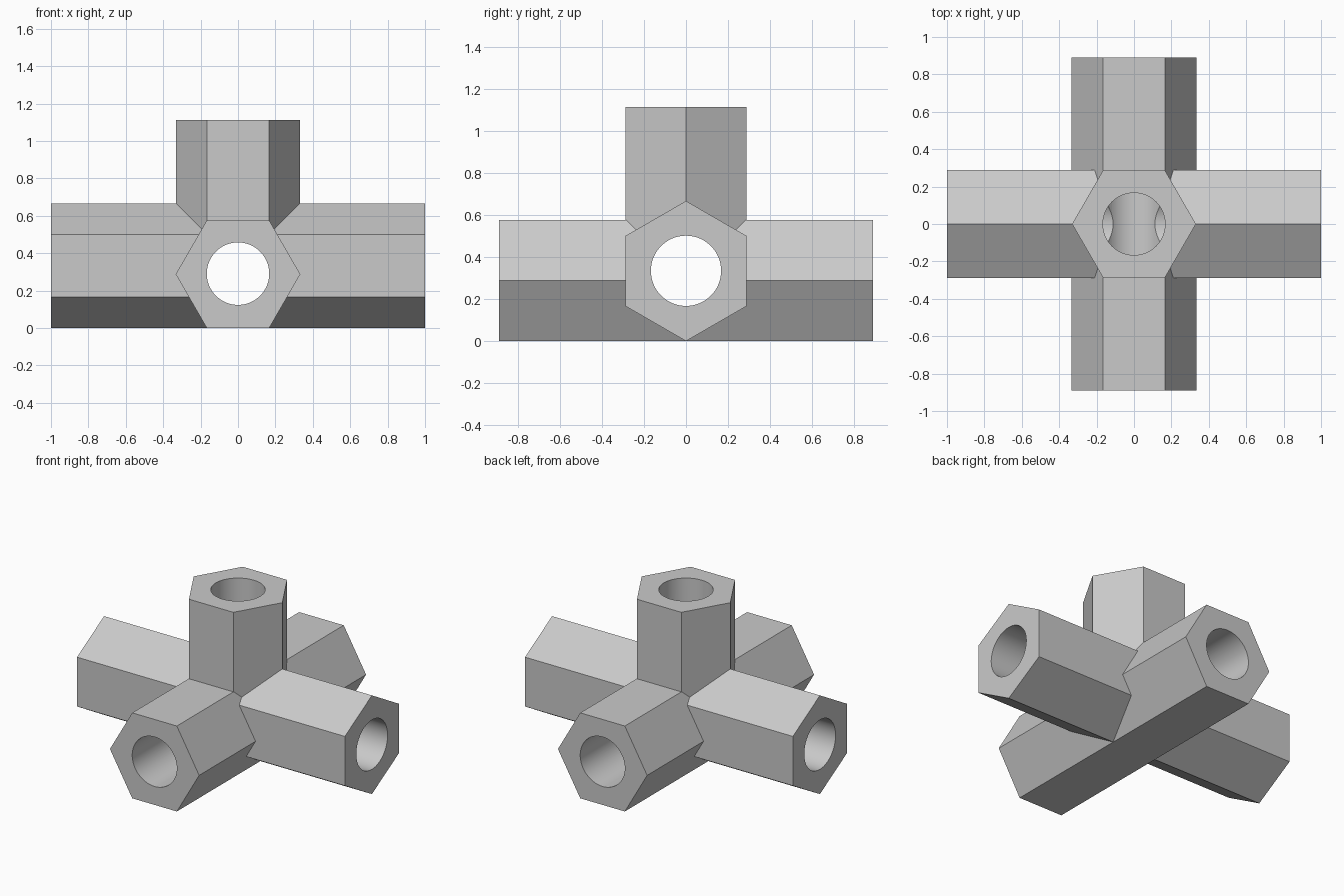
import bpy
from math import pi

cube = bpy.data.objects.get("Cube")
if cube:
    bpy.data.objects.remove(cube)

# Single plain grey
grey = bpy.data.materials.new("grey_plastic")
grey.use_nodes = True
colour = (0.59, 0.59, 0.59, 1)
grey.diffuse_color = colour
grey.node_tree.nodes["Principled BSDF"].inputs["Base Color"].default_value = colour

HEX, BORE = 0.333, 0.167
X_HEIGHT, Y_HEIGHT, TOP = 0.333, 0.289, 1.113


def prism(name, sides, radius, length, centre, tilt=(0, 0, 0)):
    """Capped prism along z with a vertex on the x axis, tilted into place."""
    bpy.ops.mesh.primitive_cylinder_add(vertices=sides, radius=radius, depth=length)
    ob = bpy.context.object
    ob.name = name
    ob.rotation_euler.z = pi / 2
    bpy.ops.object.transform_apply(location=False, rotation=True, scale=False)
    ob.rotation_euler = tilt
    ob.location = centre
    bpy.ops.object.transform_apply(location=True, rotation=True, scale=False)
    ob.data.materials.append(grey)
    return ob


def combine(target, other, operation):
    """Apply a boolean and discard the helper."""
    other.hide_render = True
    mod = target.modifiers.new(operation.title(), 'BOOLEAN')
    mod.operation, mod.solver, mod.object = operation, 'EXACT', other
    bpy.context.view_layer.objects.active = target
    bpy.ops.object.modifier_apply(modifier=mod.name)
    bpy.data.objects.remove(other)


along_x, along_y = (0, pi / 2, 0), (pi / 2, 0, 0)

# Hexagonal arms: the side bar stands on an edge, the front-back bar on a flat
body = prism("hex_pipe_connector", 6, HEX, 2.0, (0, 0, X_HEIGHT), along_x)
long_bar = prism("front_back_arm", 6, HEX, 1.78, (0, 0, Y_HEIGHT - 0.001), along_y)
upright = prism("upright_arm", 6, HEX - 0.002, TOP - Y_HEIGHT,
                (0, 0, (TOP + Y_HEIGHT) / 2))
combine(body, long_bar, 'UNION')
combine(body, upright, 'UNION')

# Round bores meeting in the middle
bores = [
    prism("side_bore", 64, BORE, 2.2, (0, 0, X_HEIGHT + 0.001), along_x),
    prism("front_back_bore", 64, BORE, 2.0, (0, 0, Y_HEIGHT + 0.002), along_y),
    prism("upright_bore", 64, BORE - 0.0005, 1.0, (0, 0, 0.8)),
]
for bore in bores:
    combine(body, bore, 'DIFFERENCE')

# Smooth bores, crisp hexagon edges
bpy.ops.object.select_all(action='DESELECT')
body.select_set(True)
bpy.context.view_layer.objects.active = body
bpy.ops.object.shade_smooth_by_angle(angle=pi / 9)
